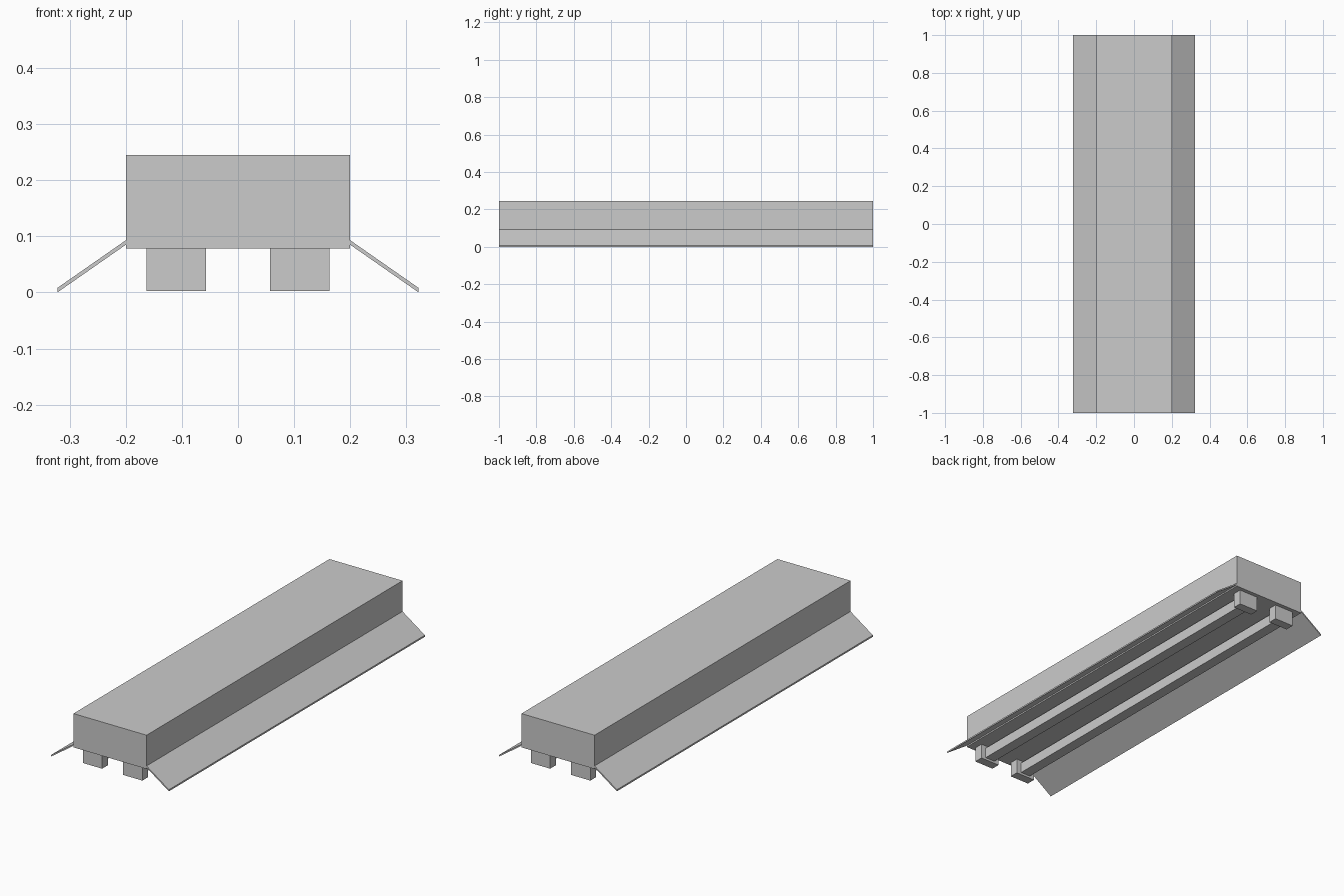
import bpy, bmesh

if "Cube" in bpy.data.objects:
    bpy.data.objects.remove(bpy.data.objects["Cube"])


def prism(name, profile, y0, y1):
    """Extrude an XZ profile along Y."""
    bm = bmesh.new()
    face = bm.faces.new([bm.verts.new((x, y0, z)) for x, z in profile])
    ext = bmesh.ops.extrude_face_region(bm, geom=[face])
    moved = [v for v in ext["geom"] if isinstance(v, bmesh.types.BMVert)]
    bmesh.ops.translate(bm, verts=moved, vec=(0, y1 - y0, 0))
    bmesh.ops.recalc_face_normals(bm, faces=bm.faces)
    mesh = bpy.data.meshes.new(name)
    bm.to_mesh(mesh)
    bm.free()
    obj = bpy.data.objects.new(name, mesh)
    bpy.context.collection.objects.link(obj)
    return obj


def rect(x0, x1, z0, z1):
    return [(x0, z0), (x1, z0), (x1, z1), (x0, z1)]


# Fixture body
prism("housing", rect(-0.2, 0.2, 0.078, 0.245), -1, 1)

for side, s in (("left", -1), ("right", 1)):
    # Sloping reflector wing
    wing = [(0.2, 0.093), (0.322, 0.008), (0.322, 0.0), (0.2, 0.085)]
    prism(f"{side}_reflector", [(s * x, z) for x, z in wing], -1, 1)

    # Lamp holders at both ends
    cx = s * 0.11
    for end, y0 in (("front", -0.98), ("back", 0.935)):
        prism(f"{side}_{end}_holder", rect(cx - 0.053, cx + 0.053, 0.003, 0.078),
              y0, y0 + 0.045)

    # Square lamp bar between the holders
    prism(f"{side}_lamp", rect(cx - 0.027, cx + 0.027, 0.014, 0.066), -0.935, 0.935)
